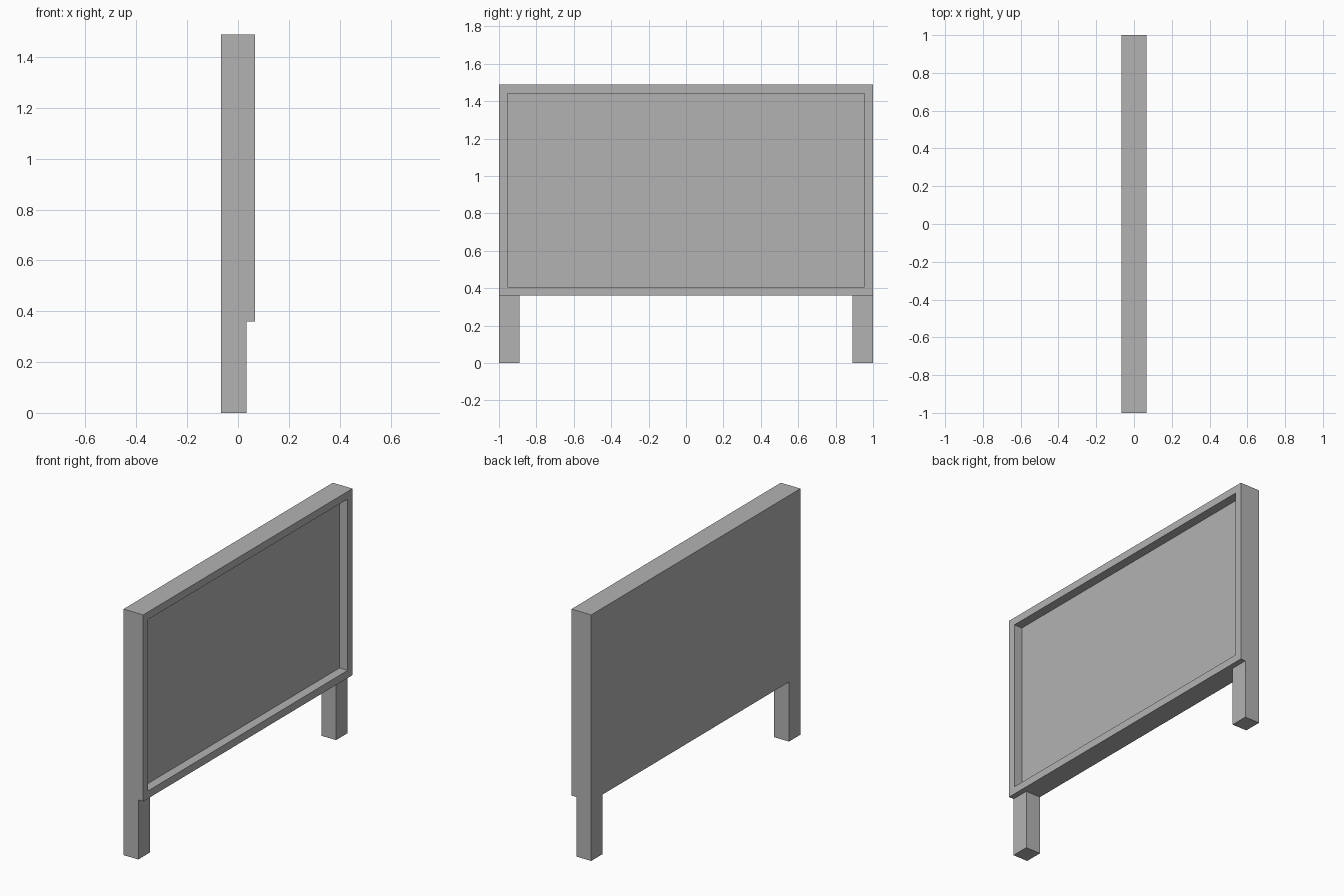
import bpy
import bmesh
from mathutils import Vector

old = bpy.data.objects.get("Cube")
if old:
    bpy.data.objects.remove(old, do_unlink=True)

grey = bpy.data.materials.new("plain grey")
grey.use_nodes = True
colour = (0.45, 0.45, 0.45, 1)
grey.diffuse_color = colour
grey.node_tree.nodes["Principled BSDF"].inputs["Base Color"].default_value = colour

BACK, FRONT, LEG_FRONT = -0.066, 0.066, 0.033
BOTTOM, TOP = 0.36, 1.488
BORDER, RECESS = 0.065, 0.055


def box(name, low, high, edit=None):
    """Box between two corners, with an optional bmesh edit."""
    low, high = Vector(low), Vector(high)
    bm = bmesh.new()
    bmesh.ops.create_cube(bm, size=1)
    bmesh.ops.scale(bm, vec=high - low, verts=bm.verts)
    bmesh.ops.translate(bm, vec=(low + high) / 2, verts=bm.verts)
    if edit:
        edit(bm)
    mesh = bpy.data.meshes.new(name)
    bm.to_mesh(mesh)
    bm.free()
    mesh.materials.append(grey)
    obj = bpy.data.objects.new(name, mesh)
    bpy.context.collection.objects.link(obj)
    return obj


def sink_front(bm):
    """Inset the padded side and push it in, leaving a raised border."""
    bm.normal_update()
    face = max(bm.faces, key=lambda f: f.normal.x)
    bmesh.ops.inset_region(bm, faces=[face], thickness=BORDER)
    inner = bmesh.ops.extrude_discrete_faces(bm, faces=[face])["faces"][0]
    bmesh.ops.translate(bm, vec=(-RECESS, 0, 0), verts=inner.verts)


# Framed panel
box("headboard_panel", (BACK, -1, BOTTOM), (FRONT, 1, TOP), sink_front)

# Legs, flush with the plain side and the ends
for name, y0, y1 in (("right_leg", -1, -0.89), ("left_leg", 0.89, 1)):
    box(name, (BACK, y0, 0), (LEG_FRONT, y1, BOTTOM))
